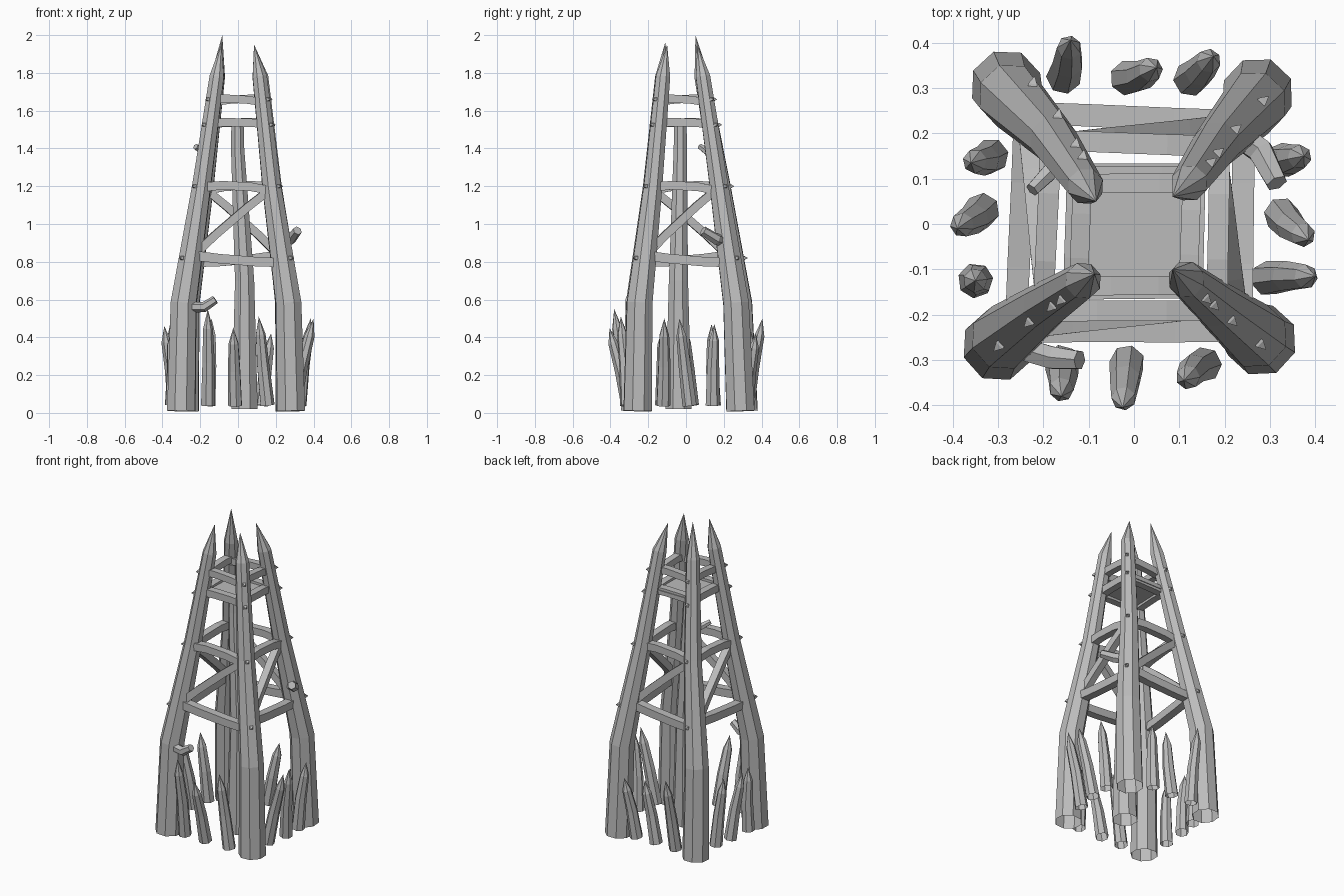
import bpy, bmesh
from math import cos, sin, pi
from mathutils import Vector

old = bpy.data.objects.get("Cube")
if old:
    bpy.data.objects.remove(old, do_unlink=True)

wood = bpy.data.materials.new("weathered_grey")
wood.use_nodes = True
GREY = (0.5, 0.5, 0.5, 1)
wood.diffuse_color = GREY
wood.node_tree.nodes["Principled BSDF"].inputs["Base Color"].default_value = GREY


def sweep(name, path, radii, sides, up, open_base=False):
    """Flat-sided timber swept along a path; a zero last radius makes a point."""
    path = [Vector(p) for p in path]
    bm = bmesh.new()
    rings = []
    for i, (p, r) in enumerate(zip(path, radii)):
        t = (path[min(i + 1, len(path) - 1)] - path[max(i - 1, 0)]).normalized()
        u = t.cross(Vector(up)).normalized()
        v = u.cross(t)
        if r == 0:
            rings.append([bm.verts.new(p)])
            continue
        angles = [2 * pi * (k + 0.5) / sides for k in range(sides)]
        rings.append([bm.verts.new(p + r * (cos(a) * u + sin(a) * v)) for a in angles])
    for a, b in zip(rings, rings[1:]):
        for k in range(sides):
            n = (k + 1) % sides
            if len(b) == 1:
                bm.faces.new((a[n], a[k], b[0]))
            else:
                bm.faces.new((a[n], a[k], b[k], b[n]))
    if not open_base:
        bm.faces.new(rings[0])
    if len(rings[-1]) > 2:
        bm.faces.new(rings[-1])
    bmesh.ops.recalc_face_normals(bm, faces=bm.faces)
    mesh = bpy.data.meshes.new(name)
    bm.to_mesh(mesh)
    bm.free()
    mesh.materials.append(wood)
    obj = bpy.data.objects.new(name, mesh)
    bpy.context.collection.objects.link(obj)


# Four leaning, sharpened corner legs, hollow at the foot, with the way their pegs point
HEIGHTS = [0.01, 0.58, 1.2, 1.78]
LEG_R = [0.08, 0.073, 0.053, 0.041]
corners = [
    ("front_right", 1.96, (-1, -1), [(-0.3, -0.268), (-0.288, -0.25), (-0.193, -0.178), (-0.112, -0.125), (-0.087, -0.11)]),
    ("front_left", 1.95, (1, -1), [(0.28, -0.256), (0.267, -0.246), (0.178, -0.175), (0.115, -0.122), (0.085, -0.1)]),
    ("back_left", 1.95, (1, 0.8), [(0.273, 0.288), (0.265, 0.265), (0.182, 0.175), (0.122, 0.09), (0.085, 0.06)]),
    ("back_right", 2.0, (0.2, 1), [(-0.282, 0.305), (-0.272, 0.282), (-0.178, 0.186), (-0.107, 0.083), (-0.083, 0.05)])]
legs = []
for name, top, _, plan in corners:
    path = [Vector((x, y, z)) for (x, y), z in zip(plan, HEIGHTS + [top])]
    legs.append(path)
    sweep(name + "_leg", path, LEG_R + [0], 8, (path[0].x, path[0].y, 0), open_base=True)


def on_leg(i, z):
    """Centre of a leg and its radius at a height."""
    for k in range(3):
        if z <= HEIGHTS[k + 1]:
            break
    f = (z - HEIGHTS[k]) / (HEIGHTS[k + 1] - HEIGHTS[k])
    return legs[i][k].lerp(legs[i][k + 1], f), LEG_R[k] + f * (LEG_R[k + 1] - LEG_R[k])


# Cross bars and one diagonal brace on every side: end heights, radius, rise, outward shift
BARS = (("lower_bar", 0.835, 0.795, 0.037, -0.006, 0.006),
        ("middle_bar", 1.195, 1.175, 0.034, 0.016, 0.004),
        ("deck_bar", 1.535, 1.53, 0.033, 0.005, -0.012),
        ("top_bar", 1.662, 1.645, 0.031, 0.007, -0.008),
        ("brace", 0.82, 1.19, 0.032, 0.01, 0.0))
for i, side in enumerate(("front", "left", "back", "right")):
    j = (i + 1) % 4
    for label, za, zb, r, rise, shift in BARS:
        a, b = on_leg(i, za)[0], on_leg(j, zb)[0]
        offset = Vector((a.x + b.x, a.y + b.y, 0)).normalized() * shift - Vector((0, 0.009, 0))
        a, b = a + offset, b + offset
        bend = Vector((0, 0, rise))
        path = [a, a.lerp(b, 0.3) + bend, a.lerp(b, 0.7) + bend, b]
        sweep(side + "_" + label, path, [r, r * 0.95, r * 0.95, r * 0.9], 4, (0, 0, 1))

# Pointed pegs on the outside of the legs
for i, (_, _, facing, _) in enumerate(corners):
    out = Vector((*facing, 0)).normalized()
    for z in (0.82, 1.2, 1.525, 1.66):
        c, r = on_leg(i, z)
        sweep("peg", [c + out * (r - 0.015), c + out * r, c + out * (r + 0.018)],
              [0.015, 0.014, 0], 4, (0, 0, 1))

# Central post carrying the lookout deck
sweep("central_post", [(0.035, -0.04, 0.02), (0.035, -0.04, 0.7), (-0.002, -0.03, 1.4), (-0.002, -0.03, 1.53)],
      [0.075, 0.055, 0.038, 0.036], 8, (1, 0, 0), open_base=True)
sweep("deck", [(0, -0.012, 1.53), (0, -0.012, 1.545)], [0.205, 0.205], 4, (0, 1, 0))

# Cut branch stubs on three of the legs
for path, r in (([(-0.25, -0.275, 0.56), (-0.18, -0.295, 0.56), (-0.12, -0.3, 0.6)], 0.028),
                ([(0.225, 0.2, 0.91), (0.28, 0.16, 0.92), (0.315, 0.09, 0.965)], 0.031),
                ([(-0.165, 0.14, 1.37), (-0.19, 0.11, 1.385), (-0.225, 0.075, 1.41)], 0.02)):
    sweep("branch_stub", path, [r, r, r * 0.8], 6, (0, 0, 1))

# Ring of outward-leaning sharpened stakes: base x, y, tip x, y, z
stakes = [(-0.155, 0.325, -0.14, 0.405, 0.5), (-0.015, 0.322, 0.05, 0.345, 0.43),
          (0.125, 0.32, 0.175, 0.37, 0.42), (-0.315, 0.15, -0.36, 0.135, 0.47),
          (-0.335, 0.03, -0.39, -0.01, 0.46), (-0.35, -0.125, -0.35, -0.125, 0.44),
          (-0.16, -0.305, -0.16, -0.38, 0.55), (-0.015, -0.305, -0.025, -0.405, 0.45),
          (0.155, -0.31, 0.11, -0.345, 0.51), (0.295, -0.12, 0.4, -0.115, 0.5),
          (0.325, 0.02, 0.385, -0.035, 0.5), (0.325, 0.14, 0.375, 0.15, 0.47)]
for bx, by, tx, ty, tz in stakes:
    base, tip = Vector((bx, by, 0.04)), Vector((tx, ty, tz))
    out = Vector((bx, by, 0)).normalized()
    path = [base, base.lerp(tip, 0.45) - out * 0.006, base.lerp(tip, 0.8), tip]
    sweep("stake", path, [0.039, 0.034, 0.027, 0], 7, out, open_base=True)
